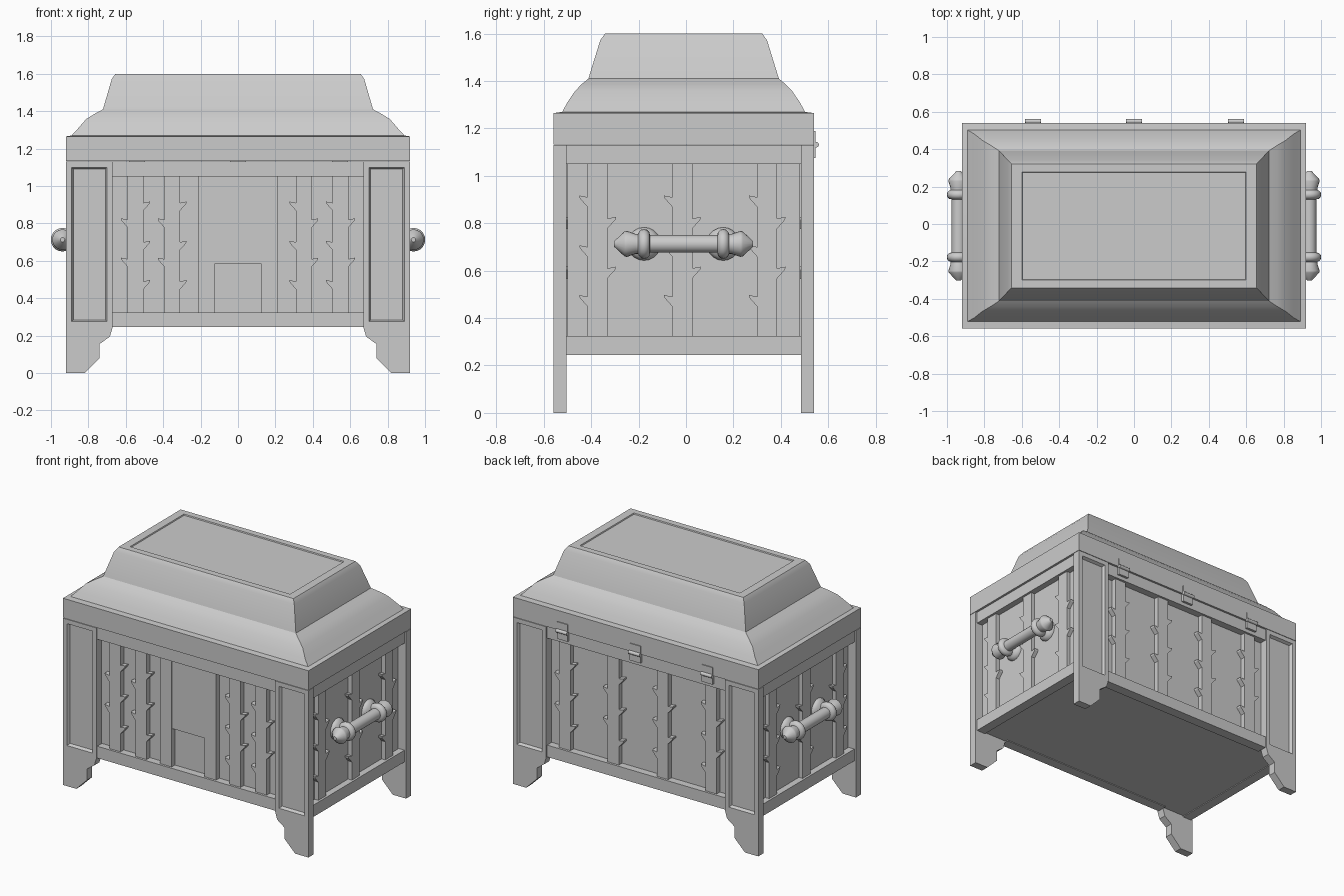
import bpy, bmesh, math
from mathutils import Vector

if "Cube" in bpy.data.objects:
    bpy.data.objects.remove(bpy.data.objects["Cube"])

CY = -0.01  # body centre in y


def finish(name, bm, smooth=None):
    bmesh.ops.recalc_face_normals(bm, faces=bm.faces)
    me = bpy.data.meshes.new(name)
    bm.to_mesh(me)
    bm.free()
    ob = bpy.data.objects.new(name, me)
    bpy.context.collection.objects.link(ob)
    if smooth:
        bpy.ops.object.select_all(action='DESELECT')
        ob.select_set(True)
        bpy.context.view_layer.objects.active = ob
        bpy.ops.object.shade_smooth_by_angle(angle=math.radians(smooth))
    return ob


def place(side, u, d, v):
    """u across, d distance out from the body centre, v up."""
    return {'front': (u, CY - d, v), 'back': (u, CY + d, v),
            'right': (d, CY + u, v), 'left': (-d, CY + u, v)}[side]


def prism(bm, side, pts, d0, d1):
    """Extrude a 2D outline outwards from d0 to d1; returns the outer face."""
    a = [bm.verts.new(place(side, u, d0, v)) for u, v in pts]
    b = [bm.verts.new(place(side, u, d1, v)) for u, v in pts]
    bm.faces.new(a)
    n = len(pts)
    for i in range(n):
        j = (i + 1) % n
        bm.faces.new((a[i], a[j], b[j], b[i]))
    return bm.faces.new(b)


def rect(u0, u1, v0, v1):
    return [(u0, v0), (u1, v0), (u1, v1), (u0, v1)]


def slab(name, side, u0, u1, v0, v1, d0, d1):
    bm = bmesh.new()
    prism(bm, side, rect(u0, u1, v0, v1), d0, d1)
    return finish(name, bm)


def lathe(name, profile, origin, axis, segs=20, smooth=40):
    bm = bmesh.new()
    rot = Vector((0, 0, 1)).rotation_difference(Vector(axis))
    rings = [[bm.verts.new(Vector(origin) + rot @ Vector((
        r * math.cos(2 * math.pi * i / segs), r * math.sin(2 * math.pi * i / segs), t)))
        for i in range(segs)] for r, t in profile]
    for a, b in zip(rings, rings[1:]):
        for i in range(segs):
            j = (i + 1) % segs
            bm.faces.new((a[i], a[j], b[j], b[i]))
    bm.faces.new(rings[0])
    bm.faces.new(rings[-1])
    return finish(name, bm, smooth)


def thorn_strip(name, side, c, three, d0, d1):
    """Vertical strip with thorns; three = -1/+1 is the edge carrying three."""
    w, z0, z1 = 0.042, 0.32, 1.055
    pts = []
    for s in (1, -1):
        edge = [(c + s * w, z0)]
        for z in ((0.49, 0.70, 0.91) if s == three else (0.61, 0.82)):
            edge += [(c + s * w, z - 0.042), (c + s * (w + 0.033), z - 0.005),
                     (c + s * (w + 0.035), z + 0.007), (c + s * w, z)]
        edge.append((c + s * w, z1))
        pts += edge if s == 1 else edge[::-1]
    bm = bmesh.new()
    prism(bm, side, pts, d0, d1)
    return finish(name, bm)


# Chest body core
bm = bmesh.new()
prism(bm, 'front', rect(-0.865, 0.865, 0.25, 1.12), -0.49, 0.49)
finish("chest_body", bm)

# Corner posts with shaped feet and recessed panels
foot = [(0.92, 0), (0.82, 0), (0.74, 0.08), (0.74, 0.155), (0.685, 0.195), (0.67, 0.245), (0.92, 0.245)]
for side in ('front', 'back'):
    for s in (1, -1):
        bm = bmesh.new()
        prism(bm, side, [(s * u, v) for u, v in foot], 0.495, 0.55)
        face = prism(bm, side, rect(s * 0.67, s * 0.92, 0.245, 1.13), 0.495, 0.55)
        bmesh.ops.recalc_face_normals(bm, faces=bm.faces)
        bmesh.ops.inset_region(bm, faces=[face], thickness=0.042)
        bmesh.ops.inset_region(bm, faces=[face], thickness=0.014, depth=-0.02)
        finish(f"{side}_post", bm)

# Rails on all four sides
for side in ('front', 'back', 'left', 'right'):
    long = side in ('front', 'back')
    half, d0, d1 = (0.67, 0.47, 0.54) if long else (0.495, 0.84, 0.908)
    slab(f"{side}_bottom_rail", side, -half, half, 0.245, 0.325, d0, d1)
    slab(f"{side}_top_rail", side, -half, half, 1.05, 1.13, d0, d1)
    # Thorny strips
    if long:
        for c, t in ((-0.548, 1), (0.548, -1)):
            thorn_strip(f"{side}_thorn_strip", side, c, t, 0.48, 0.525)
        c2 = 0.352 if side == 'front' else 0.185
        for c, t in ((-c2, 1), (c2, -1)):
            thorn_strip(f"{side}_thorn_strip", side, c, t, 0.48, 0.525)
    else:
        for c in (-0.363, -0.005, 0.353):
            thorn_strip(f"{side}_thorn_strip", side, c, -1, 0.85, 0.893)

# Lock board on the front, between two plain strips
for s in (-1, 1):
    slab("front_plain_strip", 'front', s * 0.123, s * 0.21, 0.32, 1.055, 0.48, 0.525)
slab("lock_board", 'front', -0.123, 0.123, 0.585, 1.055, 0.48, 0.523)

# Lid: stacked rectangular loops (half x, half y, z)
loops = [(0.92, 0.55, 1.133), (0.92, 0.55, 1.265), (0.89, 0.512, 1.27), (0.855, 0.492, 1.308),
         (0.812, 0.458, 1.358), (0.765, 0.43, 1.387), (0.722, 0.402, 1.41), (0.675, 0.352, 1.572),
         (0.655, 0.332, 1.6), (0.6, 0.289, 1.6), (0.597, 0.286, 1.593)]
bm = bmesh.new()
rings = [[bm.verts.new((sx * x, CY + sy * y, z)) for sx, sy in ((-1, -1), (1, -1), (1, 1), (-1, 1))]
         for x, y, z in loops]
for a, b in zip(rings, rings[1:]):
    for i in range(4):
        j = (i + 1) % 4
        bm.faces.new((a[i], a[j], b[j], b[i]))
bm.faces.new(rings[0])
bm.faces.new(rings[-1])
finish("lid", bm, 32)

# Side handles: turned bar with collars and pointed ends, on round mounts
half = [(0.037, 0.142), (0.05, 0.145), (0.06, 0.155), (0.063, 0.167), (0.06, 0.179), (0.05, 0.189),
        (0.042, 0.192), (0.042, 0.202), (0.055, 0.24), (0.052, 0.25), (0.012, 0.293)]
bar = [(r, -t) for r, t in half[::-1]] + half
for s in (-1, 1):
    lathe("handle_bar", bar, (s * 0.938, CY, 0.713), (0, 1, 0))
    for t in (-0.167, 0.167):
        lathe("handle_mount", [(0.07, 0), (0.07, 0.012), (0.058, 0.03), (0.035, 0.042), (0.03, 0.08)],
              (s * 0.86, CY + t, 0.713), (s, 0, 0))

# Hinges on the back
for x in (-0.54, 0.0, 0.545):
    slab("hinge_upper_leaf", 'back', x - 0.04, x + 0.04, 1.137, 1.19, 0.54, 0.556)
    slab("hinge_lower_leaf", 'back', x - 0.04, x + 0.04, 1.075, 1.125, 0.53, 0.556)
    lathe("hinge_pin", [(0.012, -0.042), (0.012, 0.042)], (x, 0.549, 1.132), (1, 0, 0), 12)
